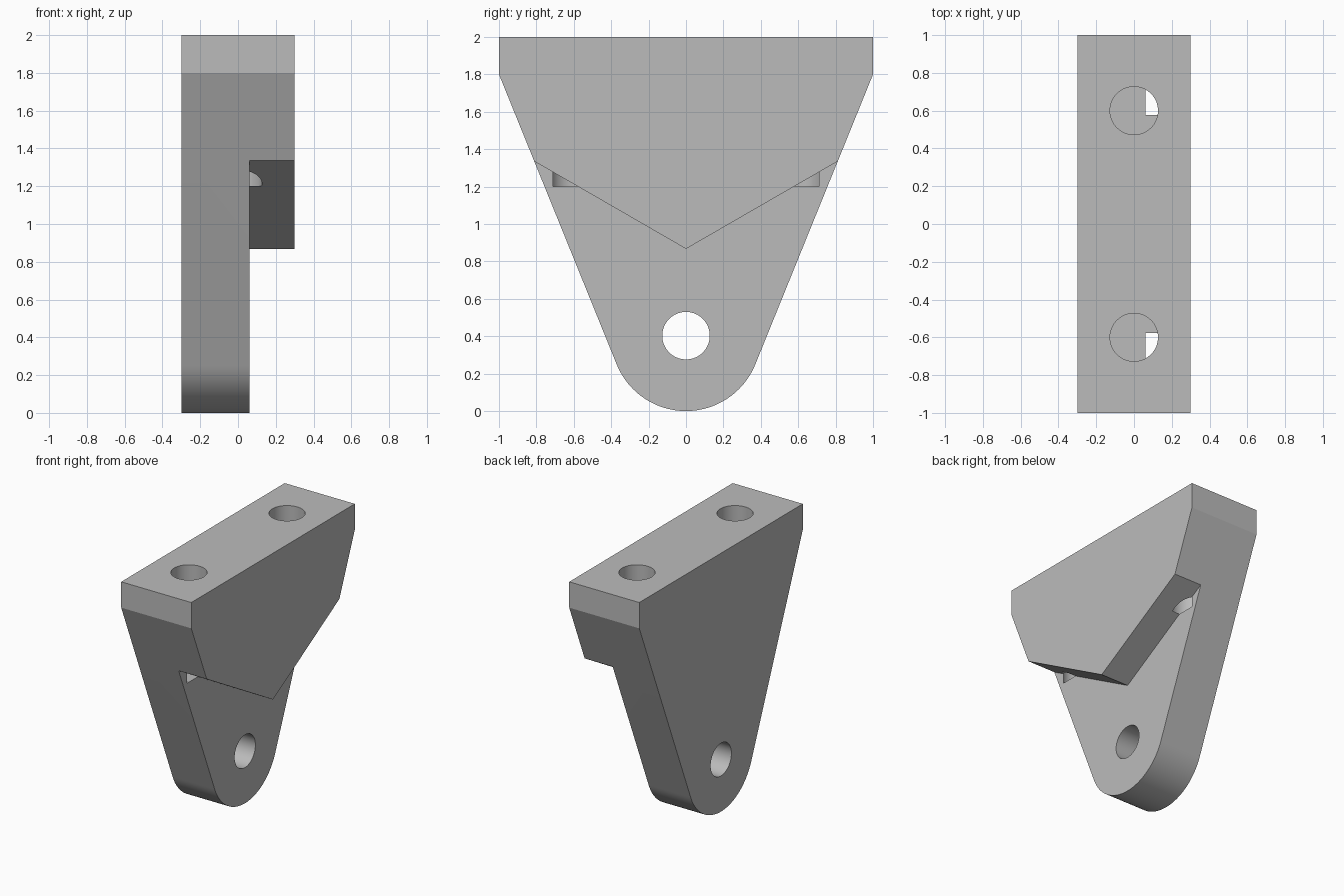
import bpy, bmesh
from math import sin, cos, pi, atan2, acos, hypot, radians, sqrt

default = bpy.data.objects.get("Cube")
if default:
    bpy.data.objects.remove(default, do_unlink=True)

grey = bpy.data.materials.new("plain grey")
grey.use_nodes = True
grey.diffuse_color = (0.5, 0.5, 0.5, 1)
grey.node_tree.nodes["Principled BSDF"].inputs["Base Color"].default_value = (0.5, 0.5, 0.5, 1)

HALF_WIDTH, PLATE_FACE = 0.3, 0.06
PIVOT_Z, END_RADIUS, HOLE_RADIUS = 0.4, 0.4, 0.127
SHOULDER_Z, TOP_Z = 1.8, 2.0


def prism(name, outline, x0, x1):
    """Extrude a (y, z) outline along x."""
    bm = bmesh.new()
    face = bm.faces.new([bm.verts.new((x0, y, z)) for y, z in outline])
    moved = bmesh.ops.extrude_face_region(bm, geom=[face])["geom"]
    bmesh.ops.translate(bm, vec=(x1 - x0, 0, 0),
                        verts=[v for v in moved if isinstance(v, bmesh.types.BMVert)])
    bmesh.ops.recalc_face_normals(bm, faces=bm.faces)
    mesh = bpy.data.meshes.new(name)
    bm.to_mesh(mesh)
    bm.free()
    mesh.materials.append(grey)
    obj = bpy.data.objects.new(name, mesh)
    bpy.context.collection.objects.link(obj)
    return obj


def drill(name, location, depth, rotation=(0, 0, 0)):
    bpy.ops.mesh.primitive_cylinder_add(vertices=64, radius=HOLE_RADIUS, depth=depth,
                                        location=location, rotation=rotation)
    obj = bpy.context.object
    obj.name = name
    obj.data.materials.append(grey)
    return obj


def cut(target, cutter):
    cutter.hide_render = True
    mod = target.modifiers.new("cut", "BOOLEAN")
    mod.operation, mod.solver, mod.object = "DIFFERENCE", "EXACT", cutter
    bpy.ops.object.select_all(action="DESELECT")
    bpy.context.view_layer.objects.active = target
    target.select_set(True)
    bpy.ops.object.modifier_apply(modifier=mod.name)
    bpy.data.objects.remove(cutter, do_unlink=True)


# Tapered body: straight sides run tangent into the rounded lower end
rise = SHOULDER_Z - PIVOT_Z
tangent = atan2(rise, 1) - acos(END_RADIUS / hypot(1, rise))
steps = 48
sweep = pi + 2 * tangent
arc = [tangent - sweep * i / steps for i in range(steps + 1)]
outline = [(-1, SHOULDER_Z), (-1, TOP_Z), (1, TOP_Z), (1, SHOULDER_Z)]
outline += [(END_RADIUS * cos(a), PIVOT_Z + END_RADIUS * sin(a)) for a in arc]
body = prism("bracket_body", outline, -HALF_WIDTH, HALF_WIDTH)

# V-shaped undercut that leaves a thinner lower plate
apex = 0.867
wing = apex + 1.2 / sqrt(3)
undercut = [(0, apex), (1.2, wing), (1.2, -0.5), (-1.2, -0.5), (-1.2, wing)]
cut(body, prism("undercut_cutter", undercut, PLATE_FACE, 0.6))

# Pivot hole through the plate and two blind bolt holes in the top
cut(body, drill("pivot_cutter", (0, 0, PIVOT_Z + 0.003), 2, (0, pi / 2, 0)))
for side in (-1, 1):
    cut(body, drill("bolt_cutter", (0, side * 0.6, 1.7), 1))

bpy.ops.object.shade_smooth_by_angle(angle=radians(20))
